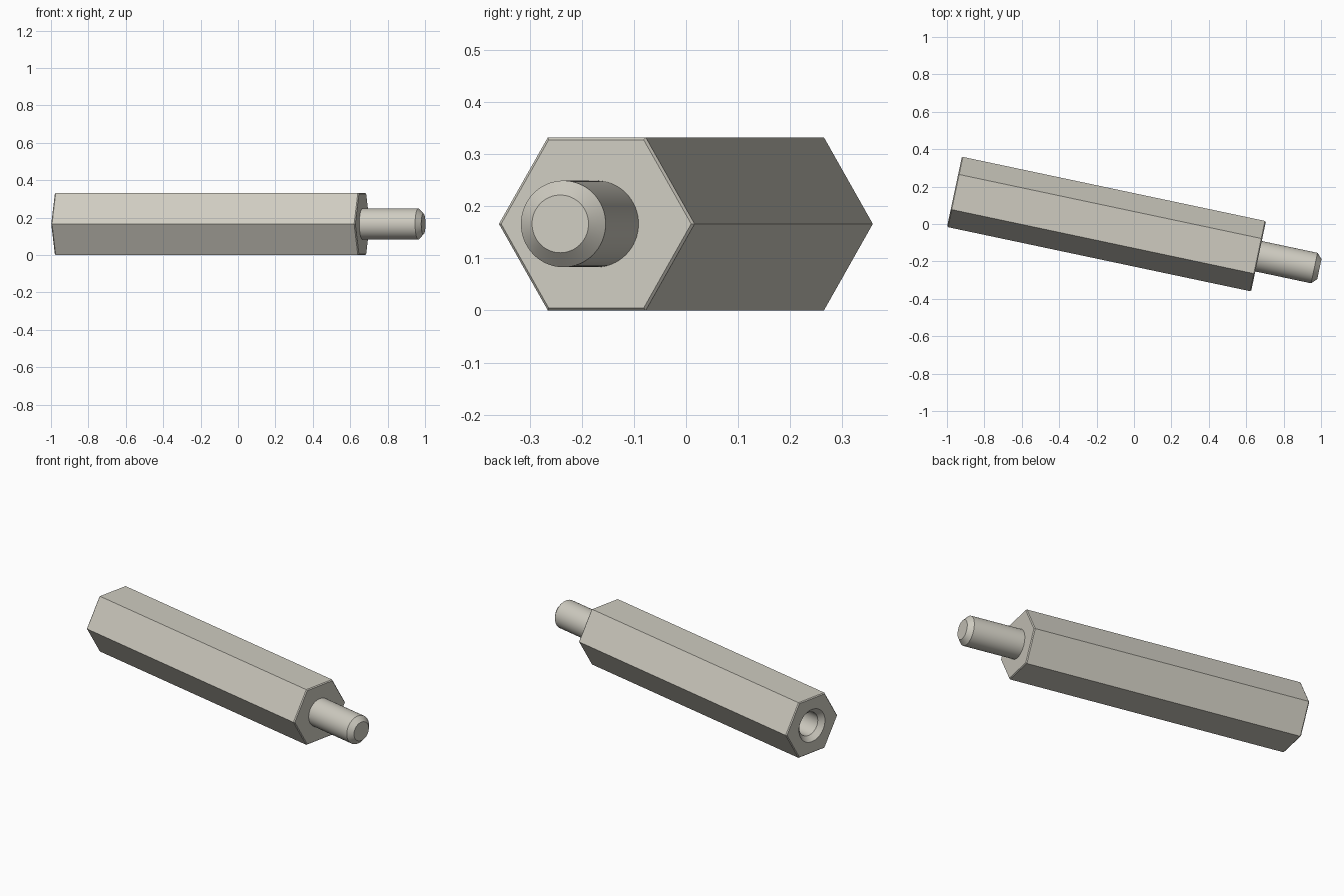
import bpy
import bmesh
from math import cos, sin, pi, radians
from mathutils import Matrix

cube = bpy.data.objects.get("Cube")
if cube:
    bpy.data.objects.remove(cube, do_unlink=True)

U = 0.0554                      # one millimetre in scene units
TILT = radians(-11.96)          # heading of the long axis seen from above
PLACE = (Matrix.Translation((-0.96, 0.172, 3 * U))
         @ Matrix.Rotation(TILT, 4, 'Z') @ Matrix.Scale(U, 4))

metal = bpy.data.materials.new("warm_grey_metal")
metal.use_nodes = True
colour = (0.62, 0.60, 0.53, 1)
metal.diffuse_color = colour
metal.node_tree.nodes["Principled BSDF"].inputs["Base Color"].default_value = colour


def turned(name, profile, sides):
    """Solid around the long axis from (distance along axis, radius) points."""
    bm = bmesh.new()
    rings = [[bm.verts.new((x, r * cos(2 * pi * i / sides), r * sin(2 * pi * i / sides)))
              for i in range(sides)] for x, r in profile]
    for a, b in zip(rings, rings[1:]):
        for i in range(sides):
            j = (i + 1) % sides
            bm.faces.new((a[i], a[j], b[j], b[i]))
    bm.faces.new(rings[0])
    bm.faces.new(rings[-1])
    bmesh.ops.recalc_face_normals(bm, faces=bm.faces)
    bm.transform(PLACE)
    mesh = bpy.data.meshes.new(name)
    bm.to_mesh(mesh)
    bm.free()
    mesh.materials.append(metal)
    obj = bpy.data.objects.new(name, mesh)
    bpy.context.collection.objects.link(obj)
    return obj


def activate(obj):
    bpy.ops.object.select_all(action='DESELECT')
    obj.select_set(True)
    bpy.context.view_layer.objects.active = obj


# Hexagonal body with lightly broken end edges
R = 3 / cos(pi / 6)
edge = 0.1
body = turned("hex_body", [(0, R - edge), (edge, R), (30 - edge, R), (30, R - edge)], 6)

# Countersunk blind hole in the far end
cutter = turned("hole_cutter", [(-0.5, 2.25), (0.5, 1.25), (9, 1.25)], 48)
cutter.hide_render = True
cut = body.modifiers.new("hole", 'BOOLEAN')
cut.operation = 'DIFFERENCE'
cut.solver = 'EXACT'
cut.object = cutter
activate(body)
bpy.ops.object.modifier_apply(modifier=cut.name)
bpy.data.objects.remove(cutter, do_unlink=True)

# Round stud with chamfered tip
stud = turned("stud", [(29.8, 1.5), (35.5, 1.5), (36, 1)], 64)

for obj in (body, stud):
    activate(obj)
    bpy.ops.object.shade_smooth_by_angle(angle=radians(30))
